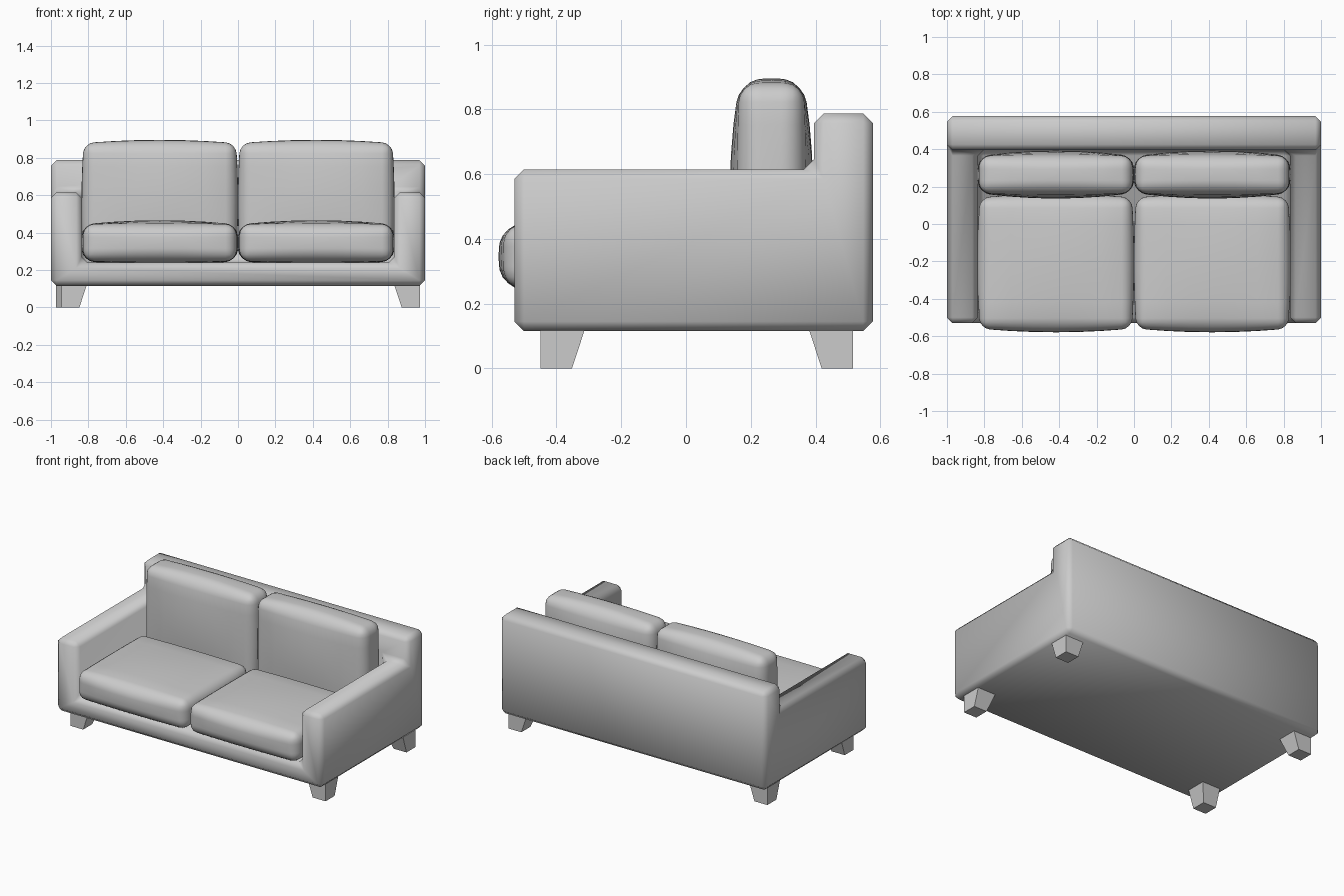
import bpy, bmesh, math
from mathutils import Vector

if "Cube" in bpy.data.objects:
    bpy.data.objects.remove(bpy.data.objects["Cube"])


def finish(bm, name, smooth=None):
    bmesh.ops.recalc_face_normals(bm, faces=bm.faces[:])
    me = bpy.data.meshes.new(name)
    bm.to_mesh(me)
    bm.free()
    ob = bpy.data.objects.new(name, me)
    bpy.context.collection.objects.link(ob)
    if smooth:
        bpy.ops.object.select_all(action='DESELECT')
        ob.select_set(True)
        bpy.context.view_layer.objects.active = ob
        bpy.ops.object.shade_smooth_by_angle(angle=math.radians(smooth))
    return ob


# Frame: arms, back and base as one stepped solid with chamfered edges
def frame():
    cuts = [(-1, -0.835, 0.835, 1), (-0.53, 0.395, 0.577), (0.115, 0.24, 0.615, 0.787)]

    def filled(c):
        i, j, k = c
        if not (0 <= i < 3 and 0 <= j < 2 and k >= 0):
            return False
        levels = 3 if j == 1 else (1 if i == 1 else 2)
        return k < levels

    bm = bmesh.new()
    for i in range(3):
        for j in range(2):
            for k in range(3):
                if not filled((i, j, k)):
                    continue
                for axis in range(3):
                    for side in (0, 1):
                        n = [i, j, k]
                        n[axis] += 2 * side - 1
                        if filled(n):
                            continue
                        b, c = (axis + 1) % 3, (axis + 2) % 3
                        verts = []
                        for db, dc in ((0, 0), (1, 0), (1, 1), (0, 1)):
                            idx = [i, j, k]
                            idx[axis] += side
                            idx[b] += db
                            idx[c] += dc
                            verts.append(bm.verts.new([cuts[a][idx[a]] for a in range(3)]))
                        bm.faces.new(verts if side else verts[::-1])
    bmesh.ops.remove_doubles(bm, verts=bm.verts[:], dist=1e-4)
    bmesh.ops.dissolve_limit(bm, angle_limit=0.02, verts=bm.verts[:], edges=bm.edges[:])
    bmesh.ops.recalc_face_normals(bm, faces=bm.faces[:])
    bmesh.ops.bevel(bm, geom=bm.edges[:], offset=0.03, segments=1, profile=0.5,
                    affect='EDGES', clamp_overlap=True)
    finish(bm, "sofa_frame", 50)


# Cushion: rounded box whose faces swell towards their centres
def cushion(name, centre, half, bulge, radius):
    bm = bmesh.new()
    bmesh.ops.create_cube(bm, size=2)
    bmesh.ops.scale(bm, vec=half, verts=bm.verts[:])
    bmesh.ops.bevel(bm, geom=bm.edges[:], offset=radius, segments=4, profile=0.5,
                    affect='EDGES')
    for axis in range(3):
        for f in (-0.6, -0.3, 0, 0.3, 0.6):
            if abs(f) * half[axis] > half[axis] - radius:
                continue
            co, no = Vector(), Vector()
            co[axis], no[axis] = f * half[axis], 1
            bmesh.ops.bisect_plane(bm, geom=bm.verts[:] + bm.edges[:] + bm.faces[:],
                                   plane_co=co, plane_no=no)
    for v in bm.verts:
        u = [v.co[a] / half[a] for a in range(3)]
        for a in range(3):
            b, c = (a + 1) % 3, (a + 2) % 3
            v.co[a] += bulge[a] * u[a] * (1 - u[b] ** 2) * (1 - u[c] ** 2)
    bmesh.ops.translate(bm, vec=centre, verts=bm.verts[:])
    finish(bm, name, 60)


# Leg: outer faces upright, inner faces tapering towards the floor
def leg(name, sx, sy, x_out, y_out):
    bm = bmesh.new()
    rings = []
    for z, w in ((0, 0.097), (0.125, 0.138)):
        xs, ys = (x_out, x_out - w), (y_out, y_out - w)
        rings.append([bm.verts.new((sx * xs[p], sy * ys[q], z))
                      for p, q in ((0, 0), (1, 0), (1, 1), (0, 1))])
    low, top = rings
    bm.faces.new(low)
    bm.faces.new(top)
    for n in range(4):
        m = (n + 1) % 4
        bm.faces.new((low[n], low[m], top[m], top[n]))
    finish(bm, name)


frame()
for side, sx in (("left", -1), ("right", 1)):
    cushion("seat_cushion_" + side, (sx * 0.418, -0.209, 0.346),
            (0.407, 0.35, 0.098), (0.012, 0.02, 0.022), 0.055)
    cushion("back_cushion_" + side, (sx * 0.418, 0.264, 0.565),
            (0.407, 0.099, 0.313), (0.012, 0.029, 0.018), 0.055)
    leg("front_leg_" + side, sx, -1, 0.945 if sx < 0 else 0.972, 0.449)
    leg("back_leg_" + side, sx, 1, 0.972, 0.516)
